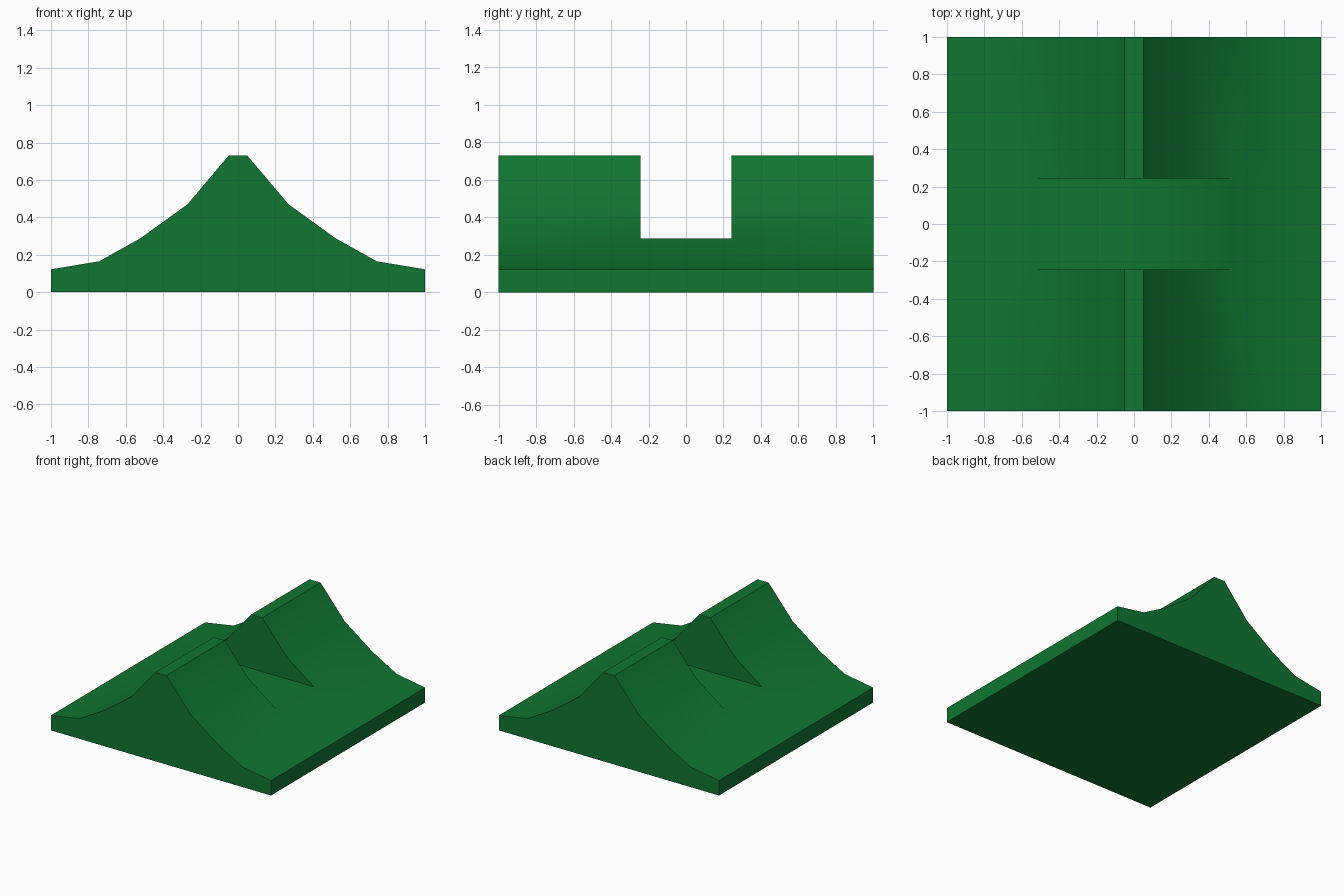
import bpy
import bmesh
import math

if "Cube" in bpy.data.objects:
    bpy.data.objects.remove(bpy.data.objects["Cube"])

# Half profile of the ridge, from outer foot to crest (x, z)
FOOT = [(1.0, 0.0), (1.0, 0.122), (0.742, 0.165), (0.522, 0.288)]
CREST = [(0.27, 0.47), (0.05, 0.73)]
NOTCH = 0.243  # half width of the pass cut through the ridge


def mirrored(half):
    return half + [(-x, z) for x, z in reversed(half)]


full = mirrored(FOOT + CREST)      # section through the ridge
low = mirrored(FOOT)               # section through the pass
upper = mirrored(FOOT[-1:] + CREST)  # part of the section above the pass floor

bm = bmesh.new()


def face(points):
    bm.faces.new([bm.verts.new(p) for p in points])


def strip(section, y0, y1):
    for (xa, za), (xb, zb) in zip(section, section[1:]):
        face([(xa, y0, za), (xa, y1, za), (xb, y1, zb), (xb, y0, zb)])


# Long surfaces: front ridge, pass floor, back ridge
strip(full, -1, -NOTCH)
strip(low, -NOTCH, NOTCH)
strip(full, NOTCH, 1)

# End caps and pass walls
for s in (-1, 1):
    face([(x, s, z) for x, z in full])
    face([(x, s * NOTCH, z) for x, z in upper])

# Underside
ys = (-1, -NOTCH, NOTCH, 1)
face([(-1, y, 0) for y in ys] + [(1, y, 0) for y in reversed(ys)])

bmesh.ops.remove_doubles(bm, verts=bm.verts, dist=1e-4)
bmesh.ops.recalc_face_normals(bm, faces=bm.faces)

mesh = bpy.data.meshes.new("notched_ridge")
bm.to_mesh(mesh)
bm.free()
ridge = bpy.data.objects.new("notched_ridge", mesh)
bpy.context.collection.objects.link(ridge)

# Grass colour
grass = bpy.data.materials.new("grass_green")
grass.diffuse_color = (0.005, 0.18, 0.031, 1)
grass.use_nodes = True
grass.node_tree.nodes["Principled BSDF"].inputs["Base Color"].default_value = grass.diffuse_color
mesh.materials.append(grass)

# Soft slopes with crisp crest, walls and rim
bpy.context.view_layer.objects.active = ridge
ridge.select_set(True)
bpy.ops.object.shade_smooth_by_angle(angle=math.radians(35))
